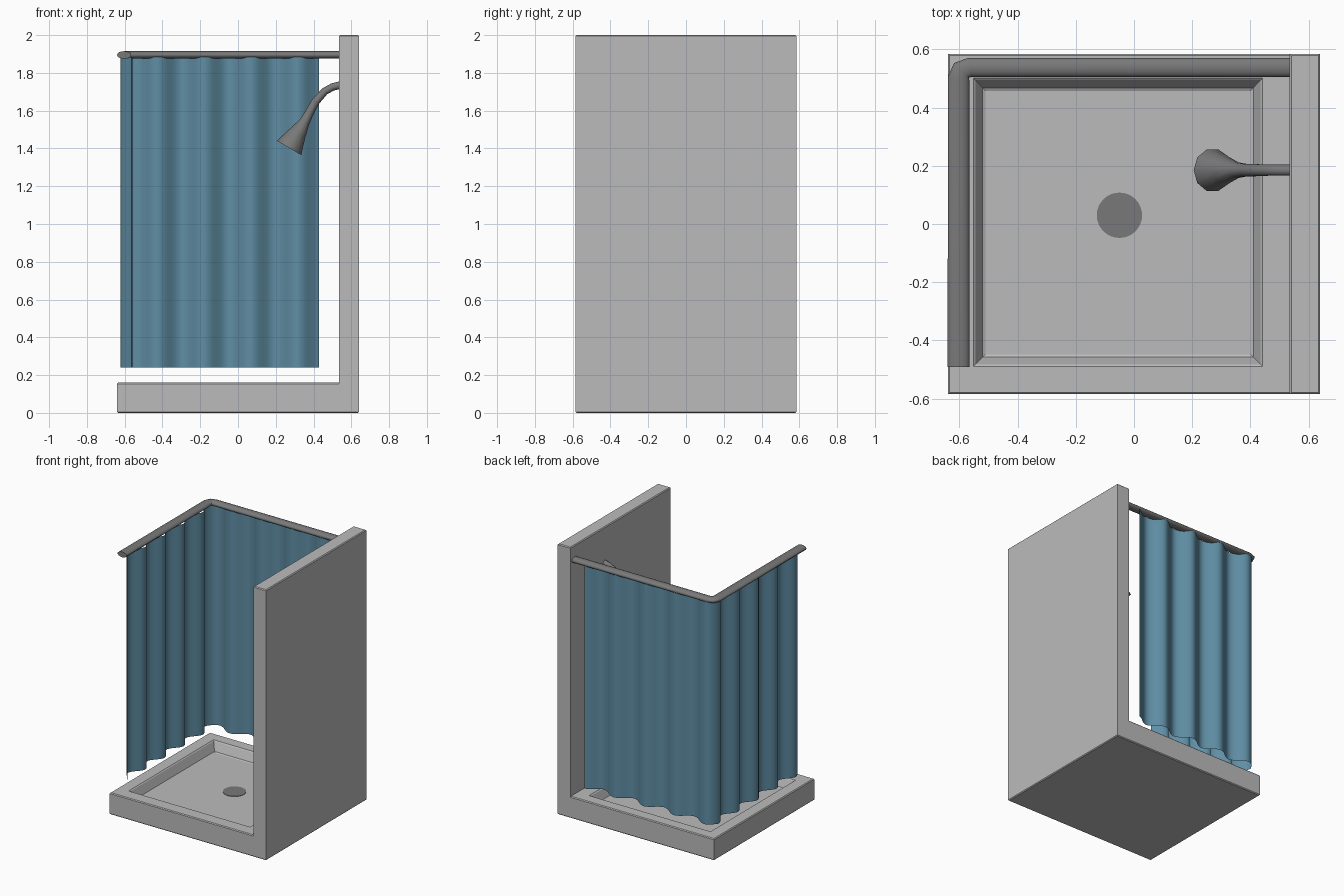
import bpy, bmesh, math
from mathutils import Vector

if "Cube" in bpy.data.objects:
    bpy.data.objects.remove(bpy.data.objects["Cube"])


def material(name, rgb):
    m = bpy.data.materials.new(name)
    m.diffuse_color = (*rgb, 1)
    m.use_nodes = True
    m.node_tree.nodes["Principled BSDF"].inputs["Base Color"].default_value = m.diffuse_color
    return m


STONE = material("light_grey", (0.5, 0.5, 0.5))
METAL = material("dark_grey", (0.19, 0.19, 0.19))
CLOTH = material("blue_cloth", (0.116, 0.27, 0.373))


def finish(name, bm, mat, normals=True, smooth=True):
    if normals:
        bmesh.ops.recalc_face_normals(bm, faces=bm.faces)
    me = bpy.data.meshes.new(name)
    bm.to_mesh(me)
    bm.free()
    me.materials.append(mat)
    ob = bpy.data.objects.new(name, me)
    bpy.context.collection.objects.link(ob)
    if smooth:
        bpy.ops.object.select_all(action='DESELECT')
        ob.select_set(True)
        bpy.context.view_layer.objects.active = ob
        bpy.ops.object.shade_smooth_by_angle(angle=math.radians(40))
    return ob


def loft(name, rings, mat, smooth=True):
    """Skin a list of closed rings and cap both ends."""
    bm = bmesh.new()
    vs = [[bm.verts.new(p) for p in r] for r in rings]
    n = len(vs[0])
    for a, b in zip(vs, vs[1:]):
        for i in range(n):
            j = (i + 1) % n
            bm.faces.new((a[i], a[j], b[j], b[i]))
    bm.faces.new(vs[0])
    bm.faces.new(vs[-1])
    return finish(name, bm, mat, smooth=smooth)


def rect(x0, x1, y0, y1, z):
    return [(x0, y0, z), (x1, y0, z), (x1, y1, z), (x0, y1, z)]


def tube(name, pts, radii, up, sides):
    """Sweep an ellipse along a planar path; up is the plane normal."""
    pts, up = [Vector(p) for p in pts], Vector(up)
    rings = []
    for i, p in enumerate(pts):
        d1 = (p - pts[max(i - 1, 0)]).normalized()
        d2 = (pts[min(i + 1, len(pts) - 1)] - p).normalized()
        side = (d1 + d2).normalized().cross(up)
        rw, rh = radii[i]
        rings.append([p + side * rw * math.cos(a) + up * rh * math.sin(a)
                      for a in (2 * math.pi * k / sides for k in range(sides))])
    return loft(name, rings, mat=METAL)


# Tray with sunken basin
e = 0.006
loft("shower_tray", [
    rect(-0.64 + e, 0.55, -0.585 + e, 0.585 - e, 0),
    rect(-0.64, 0.55, -0.585, 0.585, e),
    rect(-0.64, 0.55, -0.585, 0.585, 0.16 - e),
    rect(-0.64 + e, 0.55, -0.585 + e, 0.585 - e, 0.16),
    rect(-0.552, 0.442, -0.49, 0.502, 0.16),
    rect(-0.545, 0.435, -0.483, 0.495, 0.154),
    rect(-0.52, 0.41, -0.458, 0.468, 0.095),
    rect(-0.51, 0.40, -0.448, 0.458, 0.09),
], STONE, smooth=False)

# Wall
loft("wall", [
    rect(0.535 + e, 0.64 - e, -0.585 + e, 0.585 - e, 0),
    rect(0.535, 0.64, -0.585, 0.585, e),
    rect(0.535, 0.64, -0.585, 0.585, 2 - e),
    rect(0.535 + e, 0.64 - e, -0.585 + e, 0.585 - e, 2),
], STONE, smooth=False)

# Drain disc
loft("drain", [[(-0.05 + 0.078 * math.cos(a), 0.03 + 0.078 * math.sin(a), z)
                for a in (2 * math.pi * k / 32 for k in range(32))]
               for z in (0.088, 0.093)], METAL)

# Curtain rod
tube("curtain_rod",
     [(0.54, 0.538, 1.895), (-0.565, 0.538, 1.895), (-0.593, 0.528, 1.895),
      (-0.603, 0.50, 1.895), (-0.603, -0.492, 1.895)],
     [(0.033, 0.02)] * 2 + [(0.036, 0.02)] + [(0.0375, 0.02)] * 2, (0, 0, 1), 16)

# Shower head and arm
tube("shower_head",
     [(0.54, 0.185, 1.735), (0.50, 0.185, 1.725), (0.46, 0.185, 1.703),
      (0.412, 0.185, 1.65), (0.38, 0.185, 1.593), (0.352, 0.185, 1.54),
      (0.312, 0.185, 1.475), (0.27, 0.185, 1.403)],
     [(r, r) for r in (0.02, 0.02, 0.02, 0.022, 0.023, 0.028, 0.049, 0.075)],
     (0, 1, 0), 10)

# Wavy curtain: back run, then left run
path = []
for i in range(57):
    x = 0.43 - 1.02 * i / 56
    path.append((x, 0.538 - 0.032 * math.cos(2 * math.pi * (x - 0.07) / 0.247)))
for i in range(1, 57):
    y = 0.53 - 1.02 * i / 56
    path.append((-0.59 + 0.032 * math.cos(2 * math.pi * (y + 0.06) / 0.225), y))
bm = bmesh.new()
cols = [[bm.verts.new((x, y, z)) for z in (0.24, 1.885)] for x, y in path]
for a, b in zip(cols, cols[1:]):
    bm.faces.new((b[0], a[0], a[1], b[1]))
finish("curtain", bm, CLOTH)
